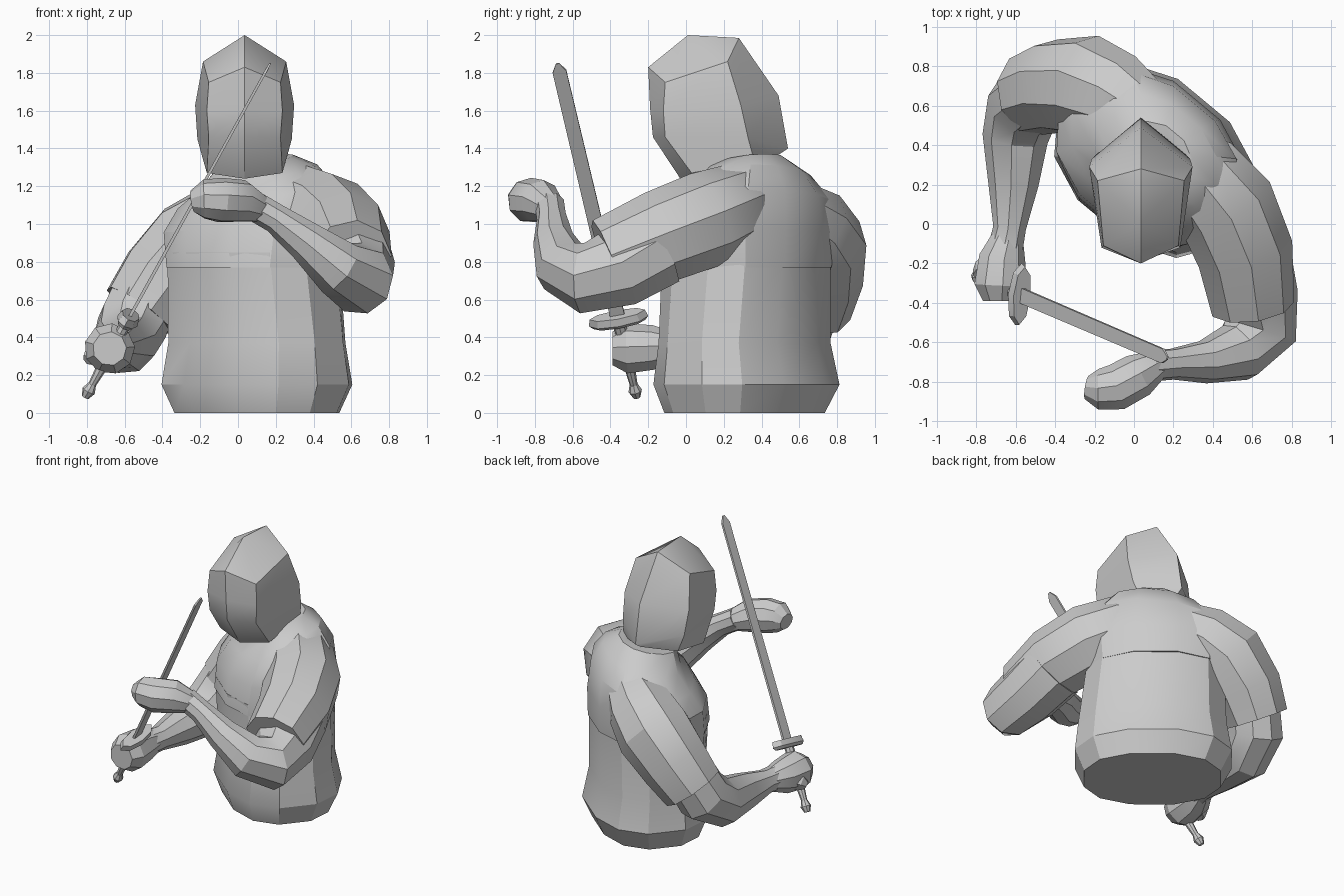
import bpy, bmesh, math
from mathutils import Vector


def finish(name, bm, angle=28):
    bmesh.ops.recalc_face_normals(bm, faces=bm.faces)
    me = bpy.data.meshes.new(name)
    bm.to_mesh(me)
    bm.free()
    ob = bpy.data.objects.new(name, me)
    bpy.context.collection.objects.link(ob)
    bpy.ops.object.select_all(action='DESELECT')
    ob.select_set(True)
    bpy.context.view_layer.objects.active = ob
    bpy.ops.object.shade_smooth_by_angle(angle=math.radians(angle))
    return ob


def skin(name, loops, tip=None):
    """Join loops of points into a closed skin, with an optional apex."""
    bm = bmesh.new()
    n = len(loops[0])
    vs = [[bm.verts.new(p) for p in lp] for lp in loops]
    for lo, hi in zip(vs, vs[1:]):
        for i in range(n):
            j = (i + 1) % n
            bm.faces.new((lo[i], lo[j], hi[j], hi[i]))
    bm.faces.new(vs[0][::-1])
    if tip:
        t = bm.verts.new(tip)
        for i in range(n):
            bm.faces.new((vs[-1][i], vs[-1][(i + 1) % n], t))
    else:
        bm.faces.new(vs[-1])
    return finish(name, bm)


def loft(name, rings, n=8, power=1.0, phase=0.0):
    """Skin rings given as (centre, half-width vector, half-depth vector)."""
    sp = lambda t: math.copysign(abs(t) ** power, t)
    angs = [2 * math.pi * (i + phase) / n for i in range(n)]
    return skin(name, [[Vector(c) + sp(math.cos(a)) * Vector(u) + sp(math.sin(a)) * Vector(v)
                        for a in angs] for c, u, v in rings])


def tube(name, path, n=9):
    """Limb along points (x, y, z, radius) with a twist-free frame."""
    pts = [Vector(p[:3]) for p in path]
    rings, prev = [], None
    for i, p in enumerate(pts):
        t = (pts[min(i + 1, len(pts) - 1)] - pts[max(i - 1, 0)]).normalized()
        u = prev.rotation_difference(t) @ u if prev else t.orthogonal().normalized()
        prev = t
        r = path[i][3]
        rings.append((p, u * r, t.cross(u) * r))
    return loft(name, rings, n, phase=0.5)


# Torso: turned about 40 degrees, right shoulder drawn back
U, V = Vector((0.77, -0.64, 0)), Vector((0.64, 0.77, 0))


def body_ring(x, y, z, a, b, tilt=0.0, back=0.0):
    return ((x, y, z), U * a + Vector((0, 0, tilt)), V * b + Vector((0, 0, back)))


loft("lower_tunic", [
    body_ring(0.10, 0.31, 0.00, 0.47, 0.35),
    body_ring(0.10, 0.32, 0.15, 0.54, 0.41),
    body_ring(0.10, 0.31, 0.37, 0.51, 0.37),
    body_ring(0.08, 0.32, 0.85, 0.47, 0.385)], 12, 0.85, 0.5)

loft("upper_tunic", [
    body_ring(0.08, 0.32, 0.77, 0.485, 0.395),
    body_ring(0.08, 0.34, 0.97, 0.52, 0.385, 0.02),
    body_ring(0.10, 0.365, 1.14, 0.47, 0.33, 0.05, 0.03),
    body_ring(0.11, 0.36, 1.25, 0.34, 0.25, 0.04, 0.05),
    body_ring(0.09, 0.32, 1.33, 0.20, 0.19, 0.01, 0.04)], 12, 0.9, 0.5)


# Hood: six-sided sections, mirrored about the head's middle plane
def hood_ring(front, fc, bc, back, x=0.035):
    side = lambda s, p: (x + s * p[0], p[1], p[2])
    return [(x, *front), side(1, fc), side(1, bc), (x, *back), side(-1, bc), side(-1, fc)]


skin("hood", [
    hood_ring((-0.03, 1.24), (0.20, 0.03, 1.27), (0.22, 0.36, 1.34), (0.48, 1.36)),
    hood_ring((-0.175, 1.46), (0.19, -0.11, 1.46), (0.25, 0.33, 1.45), (0.54, 1.40)),
    hood_ring((-0.19, 1.61), (0.20, -0.12, 1.60), (0.262, 0.29, 1.63), (0.49, 1.68)),
    hood_ring((-0.20, 1.83), (0.19, -0.11, 1.75), (0.22, 0.22, 1.86), (0.28, 1.985))],
    tip=(0.035, 0.01, 2.0))

# Left arm, raised across the chest
tube("left_sleeve", [(0.18, 0.36, 1.11, 0.18), (0.33, 0.26, 1.09, 0.23),
                     (0.46, 0.10, 1.02, 0.26), (0.56, -0.14, 0.93, 0.25),
                     (0.60, -0.42, 0.82, 0.215)])
tube("left_arm", [(0.57, -0.16, 0.88, 0.23), (0.62, -0.36, 0.76, 0.215),
                  (0.64, -0.54, 0.71, 0.19), (0.53, -0.65, 0.77, 0.155),
                  (0.36, -0.70, 0.91, 0.11), (0.20, -0.71, 1.03, 0.08),
                  (0.08, -0.72, 1.10, 0.08)])
tube("left_hand", [(0.12, -0.71, 1.08, 0.075), (0.02, -0.77, 1.12, 0.115),
                   (-0.09, -0.83, 1.125, 0.12), (-0.18, -0.84, 1.13, 0.105),
                   (-0.24, -0.83, 1.12, 0.06)])

# Right arm, hanging back with the forearm forward
tube("right_sleeve", [(0.06, 0.55, 1.08, 0.18), (-0.08, 0.64, 1.00, 0.23),
                      (-0.23, 0.70, 0.89, 0.26), (-0.40, 0.70, 0.71, 0.24),
                      (-0.52, 0.66, 0.54, 0.215)])
tube("right_arm", [(-0.48, 0.67, 0.66, 0.18), (-0.56, 0.60, 0.47, 0.19),
                   (-0.60, 0.44, 0.37, 0.17), (-0.61, 0.20, 0.36, 0.13),
                   (-0.63, -0.02, 0.35, 0.085), (-0.65, -0.12, 0.35, 0.09)])
tube("right_hand", [(-0.64, -0.06, 0.35, 0.08), (-0.67, -0.17, 0.345, 0.12),
                    (-0.68, -0.31, 0.34, 0.135), (-0.68, -0.39, 0.34, 0.09)])
tube("right_thumb", [(-0.70, -0.20, 0.33, 0.07), (-0.77, -0.24, 0.30, 0.06),
                     (-0.80, -0.26, 0.28, 0.03)], 6)

# Sword: pieces stacked along its own axis from pommel to tip
BASE = Vector((-0.80, -0.265, 0.10))
AXIS = Vector((0.17, -0.68, 1.85)) - BASE
L = AXIS.length
D = AXIS.normalized()
W = (Vector((0, 1, 0)) - D * D.y).normalized()
N = W.cross(D)


def sword_part(name, sections, n, phase=0.0):
    loft(name, [(BASE + D * d, W * w, N * t) for d, w, t in sections], n, phase=phase)


sword_part("sword_pommel", [(-0.02, 0.02, 0.02), (0.02, 0.036, 0.036),
                            (0.06, 0.022, 0.022)], 8)
sword_part("sword_grip", [(0.05, 0.02, 0.02), (0.18, 0.03, 0.03),
                          (0.45, 0.035, 0.03)], 8)
sword_part("sword_guard", [(0.43, 0.14, 0.045), (0.45, 0.16, 0.06),
                           (0.49, 0.15, 0.05)], 8)
sword_part("sword_blade", [(0.46, 0.055, 0.012), (L - 0.05, 0.052, 0.01),
                           (L, 0.012, 0.006)], 4, 0.5)
